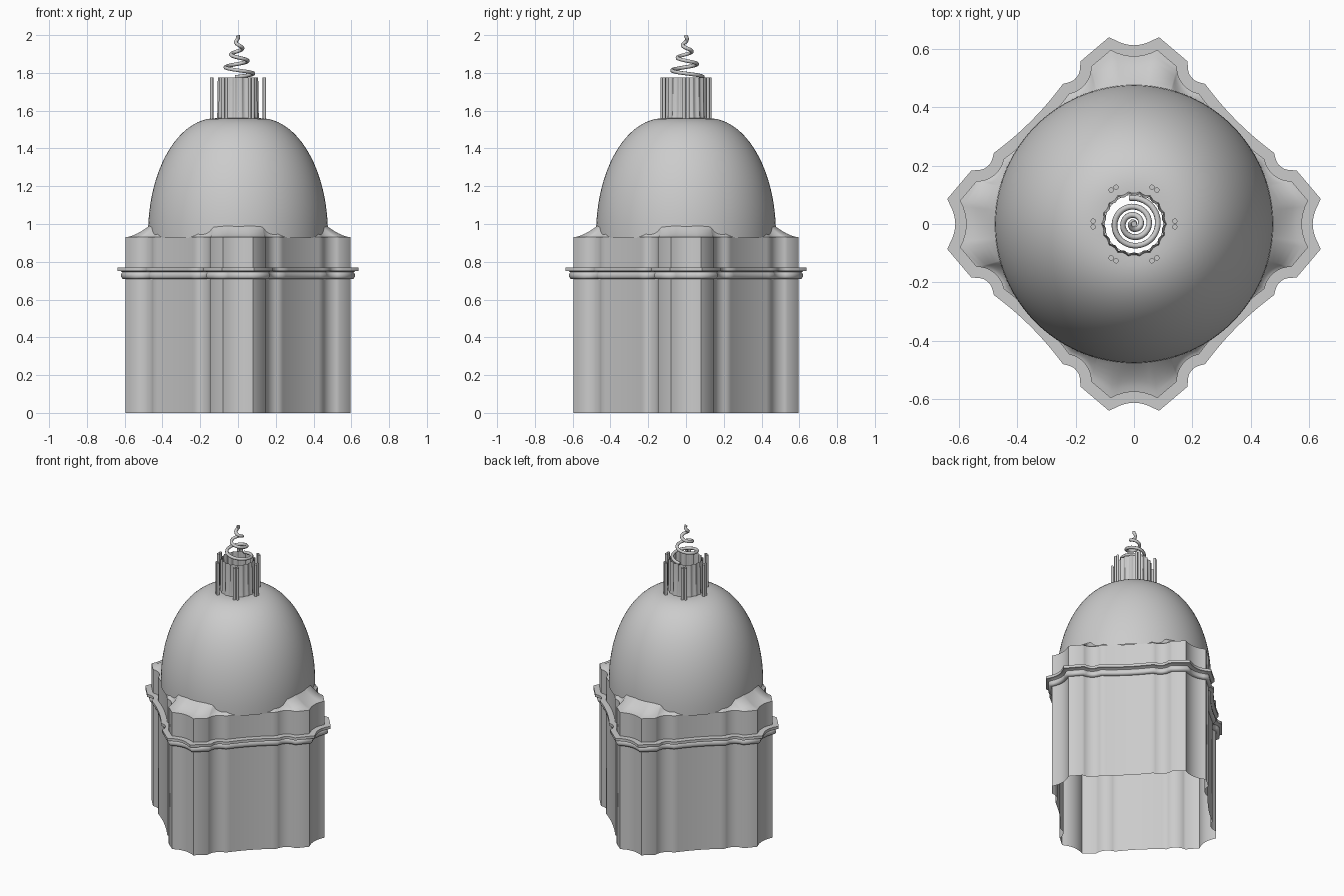
import bpy, bmesh, math
from mathutils import Vector

cube = bpy.data.objects.get("Cube")
if cube:
    bpy.data.objects.remove(cube, do_unlink=True)

stone = bpy.data.materials.new("grey stone")
stone.use_nodes = True
stone.diffuse_color = (0.6, 0.6, 0.6, 1)
stone.node_tree.nodes["Principled BSDF"].inputs["Base Color"].default_value = (0.6, 0.6, 0.6, 1)


def loft(name, rings, angle=30, caps=False):
    """Skin a list of closed rings with quads."""
    bm = bmesh.new()
    loops = [[bm.verts.new(p) for p in ring] for ring in rings]
    n = len(loops[0])
    for a, b in zip(loops, loops[1:]):
        for i in range(n):
            j = (i + 1) % n
            bm.faces.new((a[i], a[j], b[j], b[i]))
    if caps:
        bm.faces.new(loops[0][::-1])
        bm.faces.new(loops[-1])
    me = bpy.data.meshes.new(name)
    bm.to_mesh(me)
    bm.free()
    ob = bpy.data.objects.new(name, me)
    bpy.context.collection.objects.link(ob)
    me.materials.append(stone)
    bpy.ops.object.select_all(action='DESELECT')
    ob.select_set(True)
    bpy.context.view_layer.objects.active = ob
    bpy.ops.object.shade_smooth_by_angle(angle=math.radians(angle))
    return ob


def circle(r, z, n=64, cx=0, cy=0):
    return [(cx + r * math.cos(math.tau * i / n), cy + r * math.sin(math.tau * i / n), z)
            for i in range(n)]


def offset(points, d):
    """Move a counter-clockwise outline outwards by d with mitred corners."""
    out = []
    for i, p in enumerate(points):
        e1 = (p - points[i - 1]).normalized()
        e2 = (points[(i + 1) % len(points)] - p).normalized()
        n1, n2 = Vector((e1.y, -e1.x)), Vector((e2.y, -e2.x))
        out.append(p + (n1 + n2) * d / (1 + max(n1.dot(n2), -0.3)))
    return out


def at(points, z):
    return [(p.x, p.y, z) for p in points]


# Plan: half of one arm, from the middle of its front to the diagonal bay
half = [Vector((0.08 * k / 4, 0.574 + 0.021 * (k / 4) ** 2)) for k in range(5)]
for k in range(9):
    a = math.radians(178 + 82 * k / 8)
    half.append(Vector((0.237 + 0.09 * math.cos(a), 0.535 + 0.09 * math.sin(a))))
corner = half[-1].copy()
for k in range(1, 7):
    t = k / 6
    p = corner.lerp(Vector((corner.y, corner.x)), t / 2)
    sag = 0.008 * (1 - (1 - t) ** 2)
    half.append(p - Vector((sag, sag)))

# Mirror across the diagonal, then turn the quarter four times
quarter = half + [Vector((p.y, p.x)) for p in half[-2:0:-1]]
plan = []
for q in range(4):
    c, s = math.cos(q * math.pi / 2), math.sin(q * math.pi / 2)
    plan += [Vector((p.x * c + p.y * s, -p.x * s + p.y * c)) for p in quarter]
plan.reverse()

# Walls and attic, open below
loft("walls", [at(plan, 0), at(plan, 0.74), at(plan, 0.93)], 60)

# Two-step cornice around the walls
steps = [(0, 0.71), (0.014, 0.71), (0.02, 0.72), (0.02, 0.735), (0.014, 0.745),
         (0.022, 0.75), (0.037, 0.752), (0.037, 0.77), (0, 0.77)]
loft("cornice", [at(offset(plan, d), z) for d, z in steps], 60)

# Flared roof running from the attic into the foot of the dome
roof = []
for k in range(7):
    t = k / 6
    ring = []
    for p in plan:
        reach = max(p.length - 0.462, 0)
        inner = p.normalized() * min(p.length, 0.462)
        ring.append((*p.lerp(inner, t), 0.93 + min(0.07, reach) * t ** 1.6))
    roof.append(ring)
loft("attic_roof", roof, 50)

# Dome with an open eye
dome = []
for k in range(25):
    a = math.pi / 2 * k / 24
    dome.append(circle(0.12 + 0.356 * math.cos(a), 0.95 + 0.61 * math.sin(a), 96))
dome.insert(0, circle(0.476, 0.925, 96))
dome.append(circle(0.1, 1.56, 96))
loft("dome", dome, 40)


# Fluted lantern drum
def fluted(r, depth, z, flutes=18, per=8):
    ring = []
    for i in range(flutes * per):
        a = math.tau * i / (flutes * per)
        rr = r - depth * abs(math.sin(a * flutes / 2))
        ring.append((rr * math.cos(a), rr * math.sin(a), z))
    return ring


loft("lantern_drum", [fluted(0.112, 0.006, 1.555), fluted(0.109, 0.009, 1.6),
                      fluted(0.107, 0.01, 1.775)], 80)

# Six pairs of slim columns around the lantern
for i in range(6):
    for side in (-1, 1):
        a = math.tau * i / 6 + side * 0.07
        x, y = 0.14 * math.cos(a), 0.14 * math.sin(a)
        loft("lantern_column", [circle(0.009, z, 12, x, y) for z in (1.55, 1.775)], 40, True)

# Spiral finial
curve = bpy.data.curves.new("spiral_finial", 'CURVE')
curve.dimensions = '3D'
curve.bevel_depth = 0.01
curve.bevel_resolution = 2
curve.use_fill_caps = True
spline = curve.splines.new('POLY')
count = 130
spline.points.add(count - 1)
for i, pt in enumerate(spline.points):
    t = i / (count - 1)
    a = math.radians(100) - math.tau * 3.25 * t
    r = 0.09 * (1 - t) ** 1.1
    pt.co = (r * math.cos(a), r * math.sin(a), 1.778 + 0.22 * t, 1)
spline.use_smooth = True
curve.materials.append(stone)
finial = bpy.data.objects.new("spiral_finial", curve)
bpy.context.collection.objects.link(finial)
